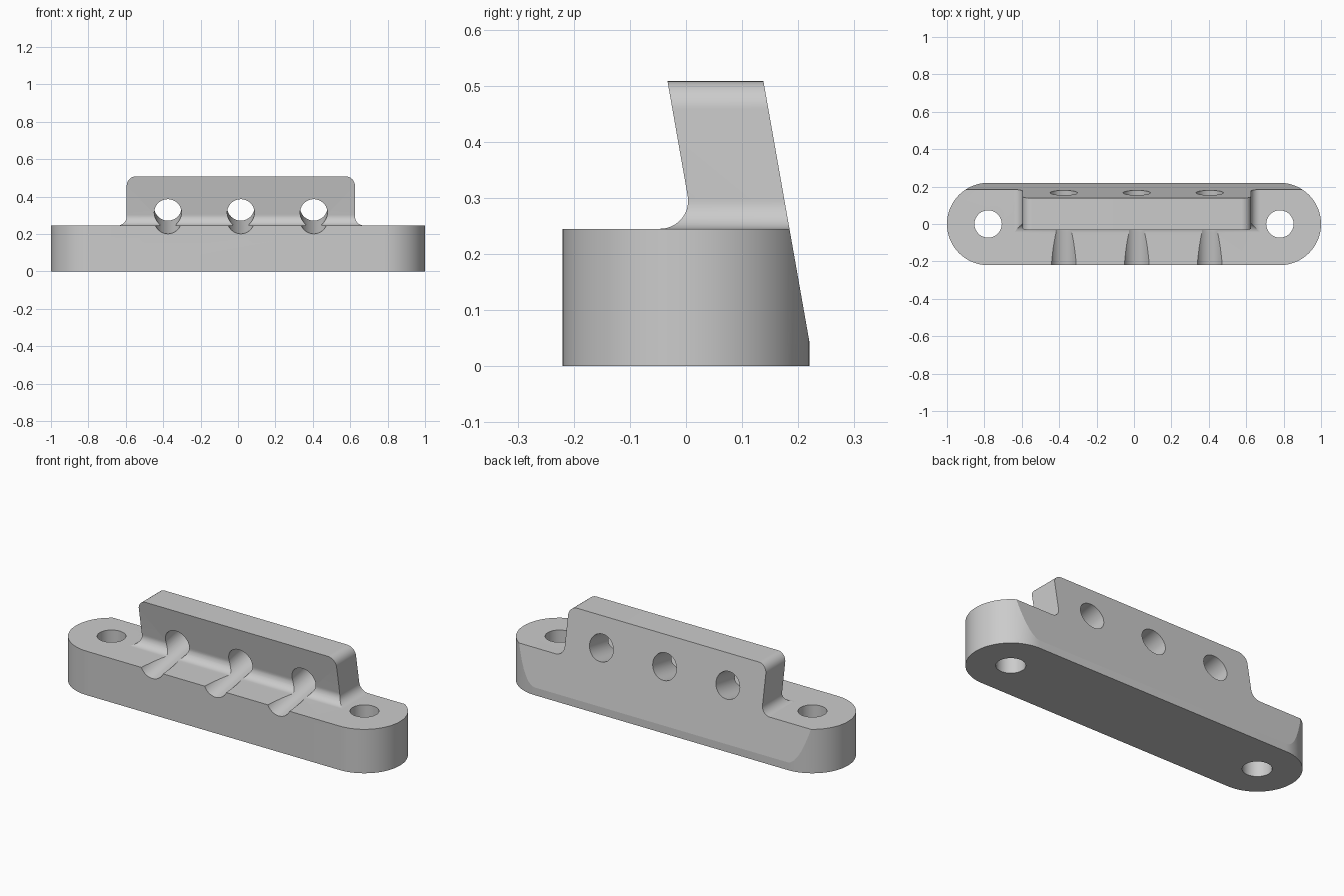
import bpy, bmesh
from math import sin, cos, tan, radians, pi
from mathutils import Vector, Matrix

cube = bpy.data.objects.get("Cube")
if cube:
    bpy.data.objects.remove(cube, do_unlink=True)

TILT = radians(10)
HALF_DEPTH = 0.22
END_X = 0.78
FLOOR, TOP = 0.245, 0.508
FILLET = 0.05
HOLE_R = 0.073

grey = bpy.data.materials.new("light grey")
grey.use_nodes = True
colour = (0.6, 0.6, 0.6, 1)
grey.diffuse_color = colour
grey.node_tree.nodes["Principled BSDF"].inputs["Base Color"].default_value = colour


def arc(cx, cy, r, start, end, steps=16):
    angles = [radians(start + (end - start) * i / steps) for i in range(steps + 1)]
    return [(cx + r * cos(a), cy + r * sin(a)) for a in angles]


def link(name, bm):
    bmesh.ops.recalc_face_normals(bm, faces=bm.faces)
    mesh = bpy.data.meshes.new(name)
    bm.to_mesh(mesh)
    bm.free()
    mesh.materials.append(grey)
    obj = bpy.data.objects.new(name, mesh)
    bpy.context.collection.objects.link(obj)
    return obj


def prism(name, points, place, depth):
    """Extrude a 2D outline along the vector depth."""
    bm = bmesh.new()
    face = bm.faces.new([bm.verts.new(place(a, b)) for a, b in points])
    new = bmesh.ops.extrude_face_region(bm, geom=[face])["geom"]
    bmesh.ops.translate(bm, vec=Vector(depth),
                        verts=[v for v in new if isinstance(v, bmesh.types.BMVert)])
    return link(name, bm)


def drill(name, centre, tilt, length):
    bm = bmesh.new()
    matrix = Matrix.Translation(centre) @ Matrix.Rotation(tilt, 4, "X")
    bmesh.ops.create_cone(bm, cap_ends=True, segments=64, radius1=HOLE_R,
                          radius2=HOLE_R, depth=length, matrix=matrix)
    return link(name, bm)


def combine(body, tool, operation):
    bpy.context.view_layer.objects.active = body
    mod = body.modifiers.new(operation, "BOOLEAN")
    mod.operation = operation
    mod.solver = "EXACT"
    mod.object = tool
    bpy.ops.object.modifier_apply(modifier=mod.name)
    bpy.data.objects.remove(tool, do_unlink=True)


# Rounded-end block seen from above
outline = (arc(END_X, 0, HALF_DEPTH, -90, 90, 36)
           + arc(-END_X, 0, HALF_DEPTH, 90, 270, 36))
bracket = prism("mounting_bracket", outline, lambda a, b: (a, b, 0), (0, 0, 0.6))


# Side profile: flat front ledge, fillet, leaning wall
def front_y(z):
    return -0.033 + (TOP - z) * tan(TILT)


def back_y(z):
    return 0.138 + (TOP - z) * tan(TILT)


fillet_z = FLOOR + FILLET
fillet_y = front_y(fillet_z) - FILLET / cos(TILT)
side = [(-0.4, -0.1), (-0.4, FLOOR)]
side += arc(fillet_y, fillet_z, FILLET, -90, 10)
side += [(front_y(0.7), 0.7), (back_y(0.7), 0.7), (back_y(-0.1), -0.1)]
combine(bracket, prism("side_profile", side, lambda a, b: (-1.2, a, b), (2.4, 0, 0)),
        "INTERSECT")

# Front profile: wall with rounded top corners and filleted feet
left, right = -0.595, 0.625
front = [(-1.2, -0.1), (-1.2, FLOOR)]
front += arc(left - FILLET, fillet_z, FILLET, -90, 0)
front += arc(left + FILLET, TOP - FILLET, FILLET, 180, 90)
front += arc(right - FILLET, TOP - FILLET, FILLET, 90, 0)
front += arc(right + FILLET, fillet_z, FILLET, 180, 270)
front += [(1.2, FLOOR), (1.2, -0.1)]
combine(bracket, prism("front_profile", front, lambda a, b: (a, -0.5, b), (0, 1, 0)),
        "INTERSECT")

# Vertical screw holes at both ends
for x in (-END_X, END_X):
    combine(bracket, drill("screw_hole", (x, 0, 0.1), 0, 1), "DIFFERENCE")

# Three holes square to the wall, leaving grooves in the ledge
for x in (-0.375, 0.015, 0.405):
    combine(bracket, drill("wall_hole", (x, 0, 0.314), TILT - pi / 2, 1.2), "DIFFERENCE")

# Smooth curved faces, crisp edges
bpy.ops.object.select_all(action="DESELECT")
bracket.select_set(True)
bpy.context.view_layer.objects.active = bracket
bpy.ops.object.shade_smooth_by_angle(angle=radians(8))
